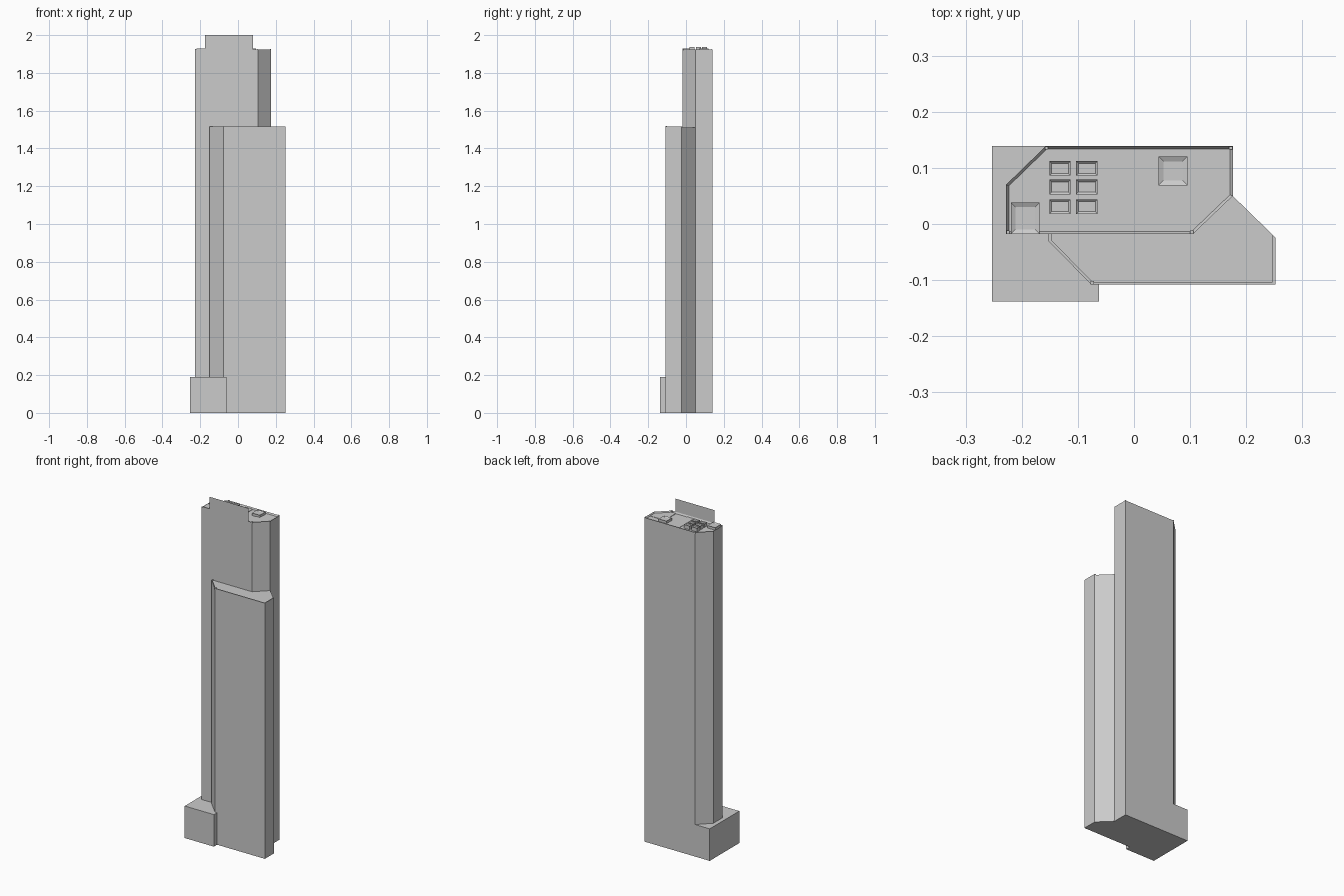
import bpy, bmesh

if "Cube" in bpy.data.objects:
    bpy.data.objects.remove(bpy.data.objects["Cube"])


def finish(name, bm):
    bmesh.ops.recalc_face_normals(bm, faces=bm.faces[:])
    mesh = bpy.data.meshes.new(name)
    bm.to_mesh(mesh)
    bm.free()
    obj = bpy.data.objects.new(name, mesh)
    bpy.context.collection.objects.link(obj)
    return obj


def prism(name, outline, z0, z1, lip=0.0, drop=0.0):
    """Extruded outline; optional rim of width lip with the inside moved by -drop."""
    bm = bmesh.new()
    base = bm.faces.new([bm.verts.new((x, y, z0)) for x, y in outline])
    res = bmesh.ops.extrude_face_region(bm, geom=[base], use_keep_orig=True)
    verts = [g for g in res["geom"] if isinstance(g, bmesh.types.BMVert)]
    top = [g for g in res["geom"] if isinstance(g, bmesh.types.BMFace)][0]
    bmesh.ops.translate(bm, verts=verts, vec=(0, 0, z1 - z0))
    bmesh.ops.recalc_face_normals(bm, faces=bm.faces[:])
    if lip:
        bmesh.ops.inset_individual(bm, faces=[top], thickness=lip, use_even_offset=True)
        bmesh.ops.translate(bm, verts=top.verts[:], vec=(0, 0, -drop))
    return finish(name, bm)


def block(name, x0, x1, y0, y1, z0, z1, lip=0.0, drop=0.0):
    return prism(name, [(x0, y0), (x1, y0), (x1, y1), (x0, y1)], z0, z1, lip, drop)


TOP, ROOF = 1.923, 1.914

# Tall rear tower with parapet
prism("main_tower", [(-0.228, -0.018), (0.105, -0.018), (0.176, 0.05), (0.176, 0.139),
                     (-0.157, 0.139), (-0.228, 0.07)], 0, TOP, 0.005, TOP - ROOF)

# Lower front tower wrapped against the tall one
prism("front_tower", [(-0.152, -0.018), (-0.152, -0.031), (-0.076, -0.108), (0.252, -0.108),
                      (0.252, -0.024), (0.176, 0.05), (0.105, -0.018)], 0, 1.511)
outer = [(-0.152, -0.018), (-0.152, -0.031), (-0.076, -0.108), (0.252, -0.108), (0.252, -0.024)]
inner = [(0.247, -0.019), (0.247, -0.103), (-0.074, -0.103), (-0.147, -0.029), (-0.147, -0.018)]
prism("front_parapet", outer + inner, 1.511, 1.517)

# Entrance podium
block("podium", -0.253, -0.062, -0.138, 0.139, 0, 0.19)

# Flat screen rising flush from the front wall
bm = bmesh.new()
bm.faces.new([bm.verts.new(c) for c in ((-0.175, -0.018, ROOF), (0.08, -0.018, ROOF),
                                        (0.08, -0.018, 2.0), (-0.175, -0.018, 2.0))])
finish("roof_screen", bm)

# Raised roof areas
block("roof_walkway", -0.043, 0.003, -0.013, 0.134, ROOF - 0.002, ROOF + 0.002)
prism("roof_terrace", [(0.075, -0.013), (0.103, -0.013), (0.171, 0.052), (0.171, 0.092),
                       (0.075, 0.092)], ROOF - 0.002, ROOF + 0.002)

# Two larger vents and six cooling units, each with a recessed top
block("corner_vent", -0.219, -0.168, -0.0175, 0.038, ROOF - 0.002, 1.929, 0.008, 0.004)
block("rear_vent", 0.044, 0.095, 0.069, 0.12, ROOF - 0.002, 1.929, 0.0085, 0.004)
for i, x in enumerate((-0.132, -0.084)):
    for j, y in enumerate((0.031, 0.066, 0.099)):
        block(f"cooling_unit_{i}_{j}", x - 0.019, x + 0.019, y - 0.013, y + 0.013,
              ROOF - 0.002, 1.936, 0.004, 0.004)

# Small posts at parapet corners
for i, (x, y, z) in enumerate(((-0.2245, -0.0145, TOP), (0.103, -0.0145, TOP),
                               (0.1725, 0.1355, TOP), (-0.156, 0.1355, TOP), (-0.0745, -0.1045, 1.517))):
    block(f"corner_post_{i}", x - 0.003, x + 0.003, y - 0.003, y + 0.003, z - 0.008, z + 0.003)
